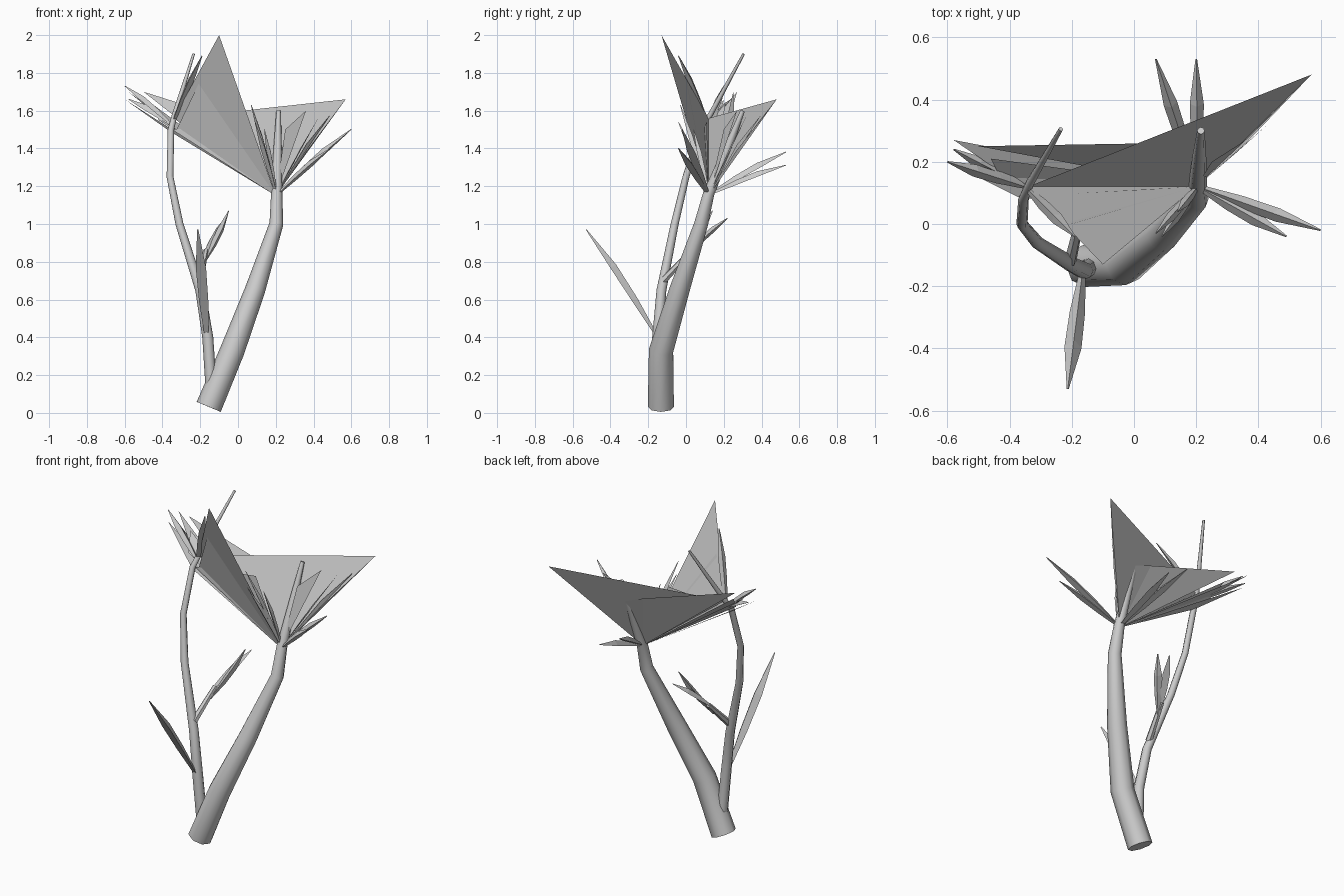
import bpy, math
from mathutils import Vector

cube = bpy.data.objects.get("Cube")
if cube:
    bpy.data.objects.remove(cube, do_unlink=True)

grey = bpy.data.materials.new("plain_grey")
grey.use_nodes = True
tone = (0.6, 0.6, 0.6, 1)
grey.diffuse_color = tone
grey.node_tree.nodes["Principled BSDF"].inputs["Base Color"].default_value = tone


def mesh_object(name, verts, faces):
    me = bpy.data.meshes.new(name)
    me.from_pydata([tuple(v) for v in verts], [], faces)
    me.materials.append(grey)
    ob = bpy.data.objects.new(name, me)
    bpy.context.collection.objects.link(ob)
    return ob


def tube(name, path, sides=8):
    """Sweep a closed ring along (x, y, z, radius) points."""
    pts = [Vector(p[:3]) for p in path]
    verts, faces = [], []
    last = len(pts) - 1
    for i, p in enumerate(pts):
        axis = (pts[min(i + 1, last)] - pts[max(i - 1, 0)]).normalized()
        u = axis.cross(Vector((0, 1, 0))).normalized()
        w = axis.cross(u)
        for k in range(sides):
            a = 2 * math.pi * k / sides
            verts.append(p + (u * math.cos(a) + w * math.sin(a)) * path[i][3])
    for i in range(last):
        for k in range(sides):
            n = (k + 1) % sides
            a, b = i * sides, (i + 1) * sides
            faces.append((a + k, b + k, b + n, a + n))
    faces.append(tuple(range(sides)))
    faces.append(tuple(last * sides + k for k in reversed(range(sides))))
    ob = mesh_object(name, verts, faces)
    bpy.ops.object.select_all(action='DESELECT')
    ob.select_set(True)
    bpy.context.view_layer.objects.active = ob
    bpy.ops.object.shade_smooth_by_angle(angle=math.radians(50))


def blade(name, base, tip, width=0.05, face=(0, 0, 1)):
    """Slim leaf folded along its keel: left edge, keel and right edge at each station."""
    base, tip = Vector(base), Vector(tip)
    d = tip - base
    side = d.cross(Vector(face)).normalized() * width / 2
    down = side.cross(d).normalized() * width * 0.6
    verts, faces = [], []
    for t, w in ((0, 0.35), (0.35, 0.9), (0.65, 1), (1, 0.12)):
        p = base + d * t
        verts += [p - side * w, p + down * w, p + side * w]
    for i in range(0, 9, 3):
        faces += [(i, i + 1, i + 4, i + 3), (i + 1, i + 2, i + 5, i + 4)]
        faces.append((i + 2, i, i + 3, i + 5))
    mesh_object(name, verts, faces)


def petal(name, *corners):
    mesh_object(name, corners, [tuple(range(len(corners)))])


# Stems
tube("main_stem", [(-0.155, -0.133, 0.032, 0.069), (-0.03, -0.132, 0.33, 0.065),
                   (0.09, -0.035, 0.65, 0.054), (0.203, 0.08, 1.0, 0.037),
                   (0.205, 0.12, 1.16, 0.03), (0.21, 0.22, 1.4, 0.022),
                   (0.215, 0.3, 1.6, 0.012)])
tube("side_stem", [(-0.14, -0.135, 0.1, 0.03), (-0.16, -0.15, 0.4, 0.029),
                   (-0.2, -0.13, 0.65, 0.026), (-0.31, -0.06, 1.0, 0.021),
                   (-0.36, 0.0, 1.25, 0.018), (-0.355, 0.08, 1.5, 0.017),
                   (-0.335, 0.13, 1.58, 0.014), (-0.235, 0.305, 1.9, 0.007)])

# Leaves on the side stem
blade("lower_leaf", (-0.165, -0.15, 0.39), (-0.213, -0.53, 0.97), 0.055)
tube("leaf_twig", [(-0.205, -0.12, 0.7, 0.02), (-0.17, 0.03, 0.86, 0.014)], 6)
blade("upper_leaf_a", (-0.18, -0.01, 0.8), (-0.05, 0.14, 1.07), 0.045, (1, 1, 1))
blade("upper_leaf_b", (-0.18, 0.01, 0.84), (-0.065, 0.22, 1.03), 0.04)

# Main petals spreading from the crown
crown = (0.2, 0.12, 1.15)
joint = (-0.34, 0.12, 1.56)
peak = (-0.1, -0.13, 2.0)
right_tip = (0.57, 0.48, 1.66)
back_corner = (0.1, 0.26, 1.51)
left_tip = (-0.5, 0.25, 1.7)
petal("tall_petal", crown, peak, joint)
petal("right_petal", crown, right_tip, joint)
petal("back_petal", crown, back_corner, left_tip)
petal("left_lower_petal", crown, (-0.36, 0.08, 1.49), (-0.6, 0.2, 1.66))
petal("left_inner_petal", crown, (-0.36, 0.12, 1.52), (-0.58, 0.27, 1.7))
petal("left_fill_petal", crown, (-0.46, 0.21, 1.64), (-0.42, 0.13, 1.55))
petal("inner_petal", crown, (-0.2, 0.0, 1.76), (-0.33, 0.1, 1.49))
petal("front_petal", crown, (0.04, 0.11, 1.54), (-0.35, 0.09, 1.5))
petal("short_back_petal", crown, (0.23, 0.27, 1.46), back_corner)

# Narrow folds under the right petal
for i, (a, b) in enumerate([((0.49, 0.4, 1.58), (0.36, 0.27, 1.42)),
                            ((0.43, 0.32, 1.57), (0.33, 0.23, 1.4)),
                            ((0.36, 0.27, 1.6), (0.25, 0.2, 1.5))]):
    petal("right_fold_%d" % (i + 1), crown, a, b)
petal("right_edge_fold", crown, (0.36, 0.26, 1.38), right_tip)

# Slim blades around the crown, and small ones at the side joint
crown_tips = [(0.6, -0.02, 1.5), (0.49, -0.04, 1.4), (0.07, 0.53, 1.38), (0.2, 0.53, 1.31),
              (0.07, -0.03, 1.63), (0.09, -0.04, 1.54), (0.14, 0.04, 1.5)]
for i, tip in enumerate(crown_tips):
    blade("crown_blade_%d" % (i + 1), (0.205, 0.12, 1.15), tip, 0.045 if i < 4 else 0.03)
joint_tips = [(-0.6, 0.2, 1.73), (-0.58, 0.24, 1.66), (-0.19, -0.04, 1.89)]
for i, tip in enumerate(joint_tips):
    blade("joint_blade_%d" % (i + 1), (-0.35, 0.12, 1.52), tip, 0.04)
